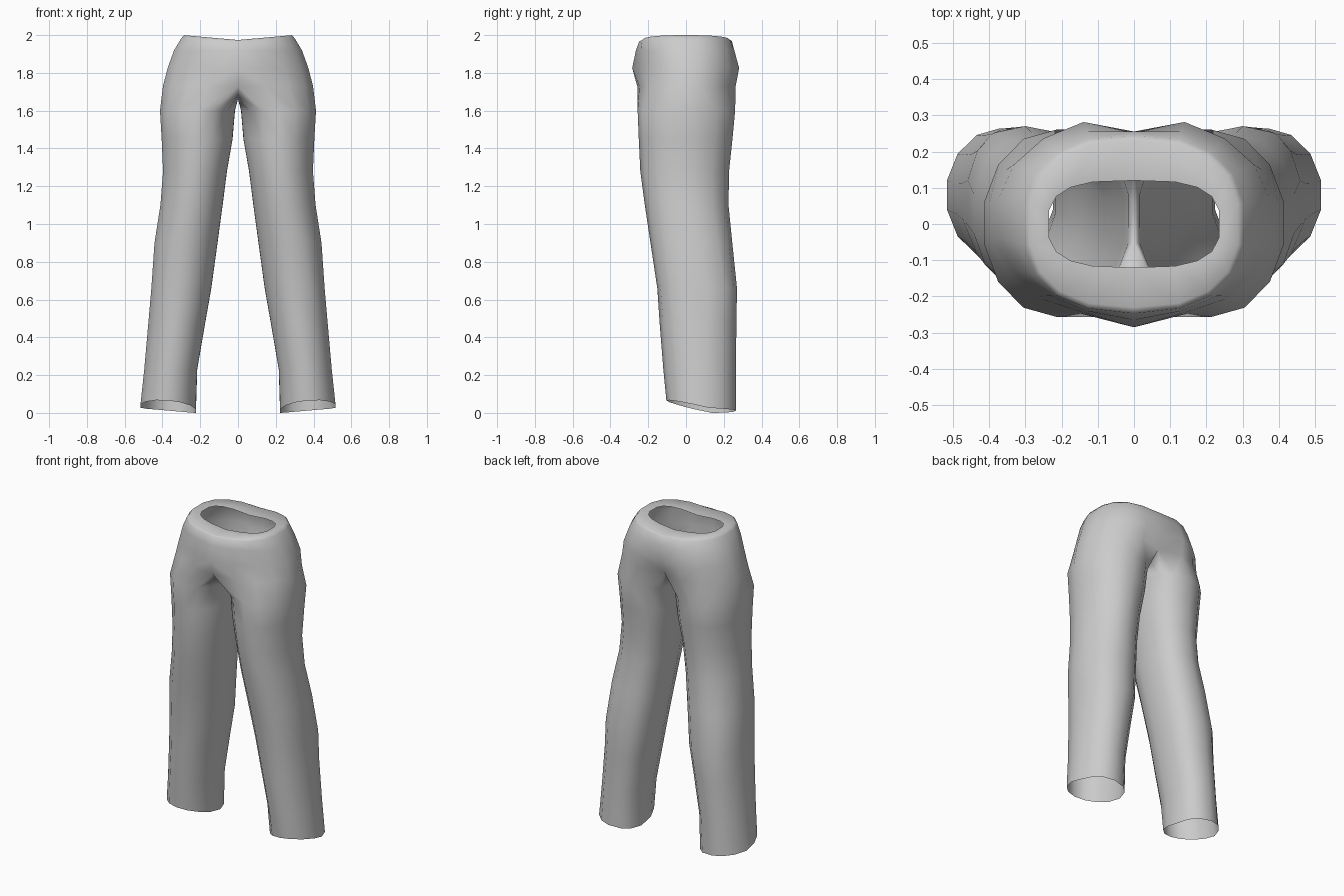
import bpy, bmesh, math

if "Cube" in bpy.data.objects:
    bpy.data.objects.remove(bpy.data.objects["Cube"])

HALF = 10    # points from front centre round the outside to back centre
FULL = 14    # points round a whole leg


def oval(angle, rx, yf, yb, outer, inner_front=1.0, inner_back=1.0):
    """Squarish oval with its own front/back depth and roundness per side."""
    c, s = math.cos(angle), math.sin(angle)
    power = outer if c > 0 else (inner_front if s < 0 else inner_back)
    x = rx * math.copysign(abs(c) ** power, c)
    mid, ry = (yf + yb) / 2, (yb - yf) / 2
    return x, mid + ry * math.copysign(abs(s) ** power, s)


# Hip rings: z, half width, front y, back y, centre front y, centre back y, waist dip, roundness
hips = [
    (1.990, .237, -.121, .121, -.120, .120, .022, .68),
    (2.000, .290, -.230, .230, -.230, .230, .026, .80),
    (1.980, .306, -.245, .245, -.247, .243, .012, .82),
    (1.920, .343, -.254, .270, -.265, .255, .0, .90),
    (1.825, .378, -.260, .297, -.285, .255, .0, .93),
    (1.730, .403, -.262, .278, -.258, .222, .0, .93),
]
# Leg rings: z, inner x, outer x, front y, back y, outer roundness
legs = [
    (1.60, .012, .418, -.256, .260, .98),
    (1.45, .025, .409, -.250, .246, 1.0),
    (1.28, .055, .401, -.242, .228, 1.02),
    (1.10, .078, .415, -.218, .225, 1.0),
    (0.90, .105, .446, -.188, .245, .92),
    (0.66, .138, .462, -.152, .270, .82),
    (0.48, .170, .478, -.140, .267, .95),
    (0.23, .213, .500, -.120, .264, 1.02),
    (0.00, .220, .520, -.104, .264, 1.02),
]
# Crotch seam, back to front: y, z
seam = [(.14, 1.685), (.05, 1.662), (-.05, 1.660), (-.16, 1.680)]

bm = bmesh.new()


def bridge(a, b, closed):
    n = len(a)
    for i in range(n if closed else n - 1):
        j = (i + 1) % n
        bm.faces.new((a[i], a[j], b[j], b[i]))


# Waistband and hips (right half)
prev = None
for z, rx, yf, yb, cf, cb, dip, power in hips:
    ring = []
    for k in range(HALF):
        x, y = oval(math.pi * (k / (HALF - 1) - .5), rx, yf, yb, power)
        if k == 0:
            x, y = 0, cf
        elif k == HALF - 1:
            x, y = 0, cb
        ring.append(bm.verts.new((x, y, z - dip * (1 - x / rx))))
    if prev:
        bridge(prev, ring, False)
    prev = ring

# Leg, joined to the hips and the crotch seam
prev = prev + [bm.verts.new((0, y, z)) for y, z in seam]
for z, xi, xo, yf, yb, power in legs:
    ring = []
    rx = (xo - xi) / 2
    for k in range(FULL):
        x, y = oval((k - 4.5) * math.tau / FULL, rx, yf, yb, power, 1.0, .78)
        # slanted hem, higher at the front and the outside
        h = z if z > 0 else max(0, .042 - .23 * min(y, .13) + .013 * x / rx)
        ring.append(bm.verts.new(((xi + xo) / 2 + x, y, h)))
    bridge(prev, ring, True)
    prev = ring

bmesh.ops.recalc_face_normals(bm, faces=bm.faces)
# make sure the outside faces outward
outer = max(bm.faces, key=lambda f: f.calc_center_median().x)
if outer.normal.x < 0:
    bmesh.ops.reverse_faces(bm, faces=bm.faces)
for f in bm.faces:
    f.smooth = True

mesh = bpy.data.meshes.new("trousers")
bm.to_mesh(mesh)
bm.free()
trousers = bpy.data.objects.new("trousers", mesh)
bpy.context.collection.objects.link(trousers)

# Left half
mirror = trousers.modifiers.new("mirror", 'MIRROR')
mirror.use_axis[0] = True
mirror.merge_threshold = .001
